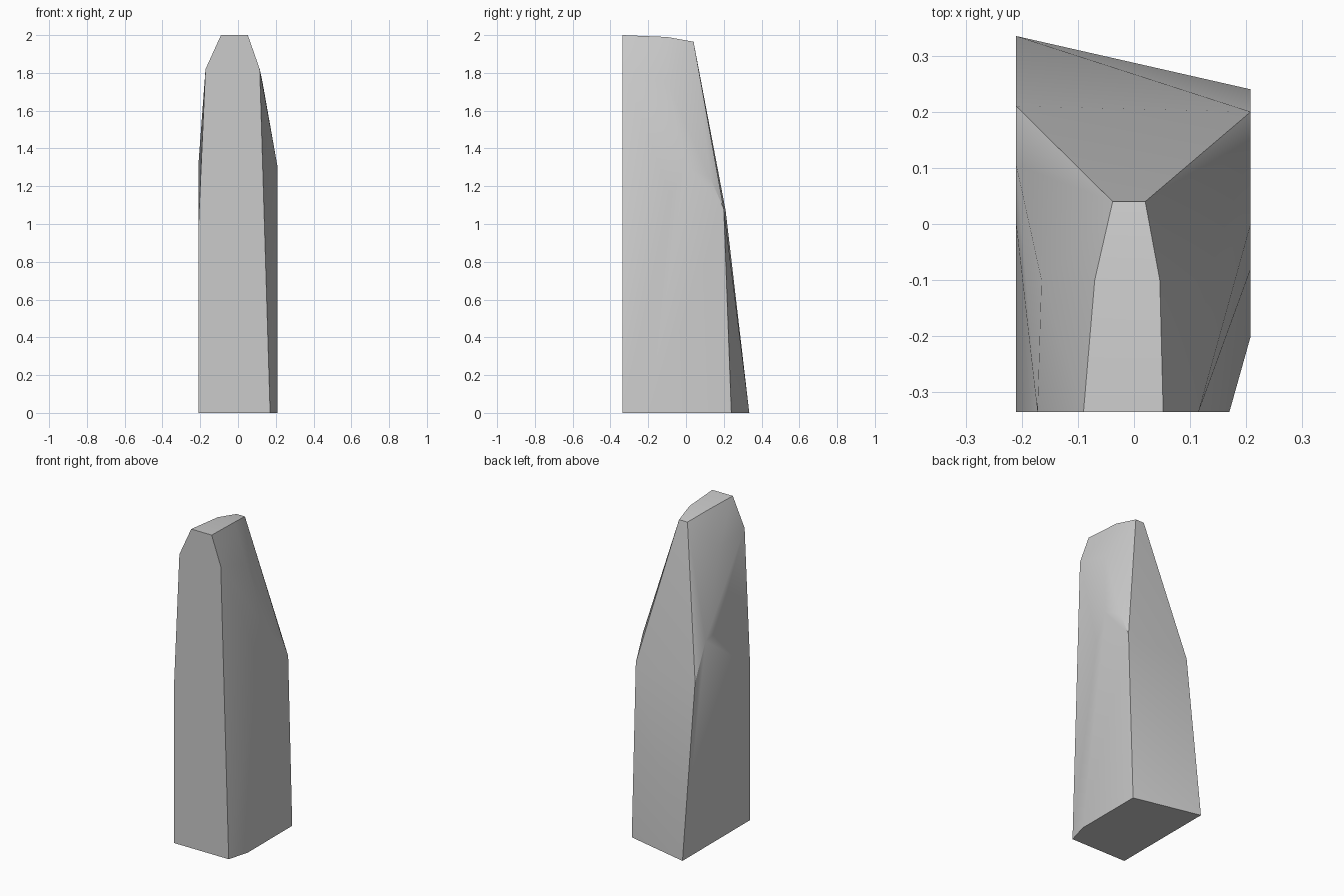
import bpy
import bmesh
import math

cube = bpy.data.objects.get("Cube")
if cube:
    bpy.data.objects.remove(cube, do_unlink=True)

FRONT = -0.335

# Flat front face outline (x, z)
front = [(-0.21, 0), (0.17, 0), (0.115, 1.82), (0.052, 2),
         (-0.09, 2), (-0.172, 1.82), (-0.21, 0.97)]
# Sloping crown
crown = [(0.046, -0.1, 1.99), (0.02, 0.04, 1.965),
         (-0.038, 0.04, 1.965), (-0.07, -0.1, 1.99)]
# Outlines of the two upright sides (y, z)
right_side = [(-0.2, 0), (0.24, 0), (0.2, 1.08), (0.13, 1.24),
              (0.0, 1.31), (-0.08, 1.15)]
left_side = [(0.335, 0), (0.21, 1.07), (0.105, 1.29),
             (0.0, 1.31), (-0.11, 1.2)]
# Shoulders under the crown
shoulders = [(-0.165, -0.1, 1.79), (0.13, -0.1, 1.75)]

points = [(x, FRONT, z) for x, z in front] + crown + shoulders
points += [(0.208, y, z) for y, z in right_side]
points += [(-0.21, y, z) for y, z in left_side]

# Wrap the outlines in one faceted stone
bm = bmesh.new()
for p in points:
    bm.verts.new(p)
hull = bmesh.ops.convex_hull(bm, input=bm.verts[:])
spare = {g for g in hull["geom_interior"] + hull["geom_unused"]
         if isinstance(g, bmesh.types.BMVert)}
bmesh.ops.delete(bm, geom=list(spare), context="VERTS")
bmesh.ops.dissolve_limit(bm, angle_limit=math.radians(0.5),
                         verts=bm.verts[:], edges=bm.edges[:])
bmesh.ops.recalc_face_normals(bm, faces=bm.faces[:])
mesh = bpy.data.meshes.new("standing_stone")
bm.to_mesh(mesh)
bm.free()

stone = bpy.data.objects.new("standing_stone", mesh)
bpy.context.collection.objects.link(stone)

# Plain grey stone
grey = bpy.data.materials.new("stone_grey")
grey.use_nodes = True
colour = (0.6, 0.6, 0.6, 1)
grey.diffuse_color = colour
grey.node_tree.nodes["Principled BSDF"].inputs["Base Color"].default_value = colour
mesh.materials.append(grey)

# Soft shading across gentle bends, hard main edges
bpy.ops.object.select_all(action="DESELECT")
stone.select_set(True)
bpy.context.view_layer.objects.active = stone
bpy.ops.object.shade_smooth_by_angle(angle=math.radians(30))
